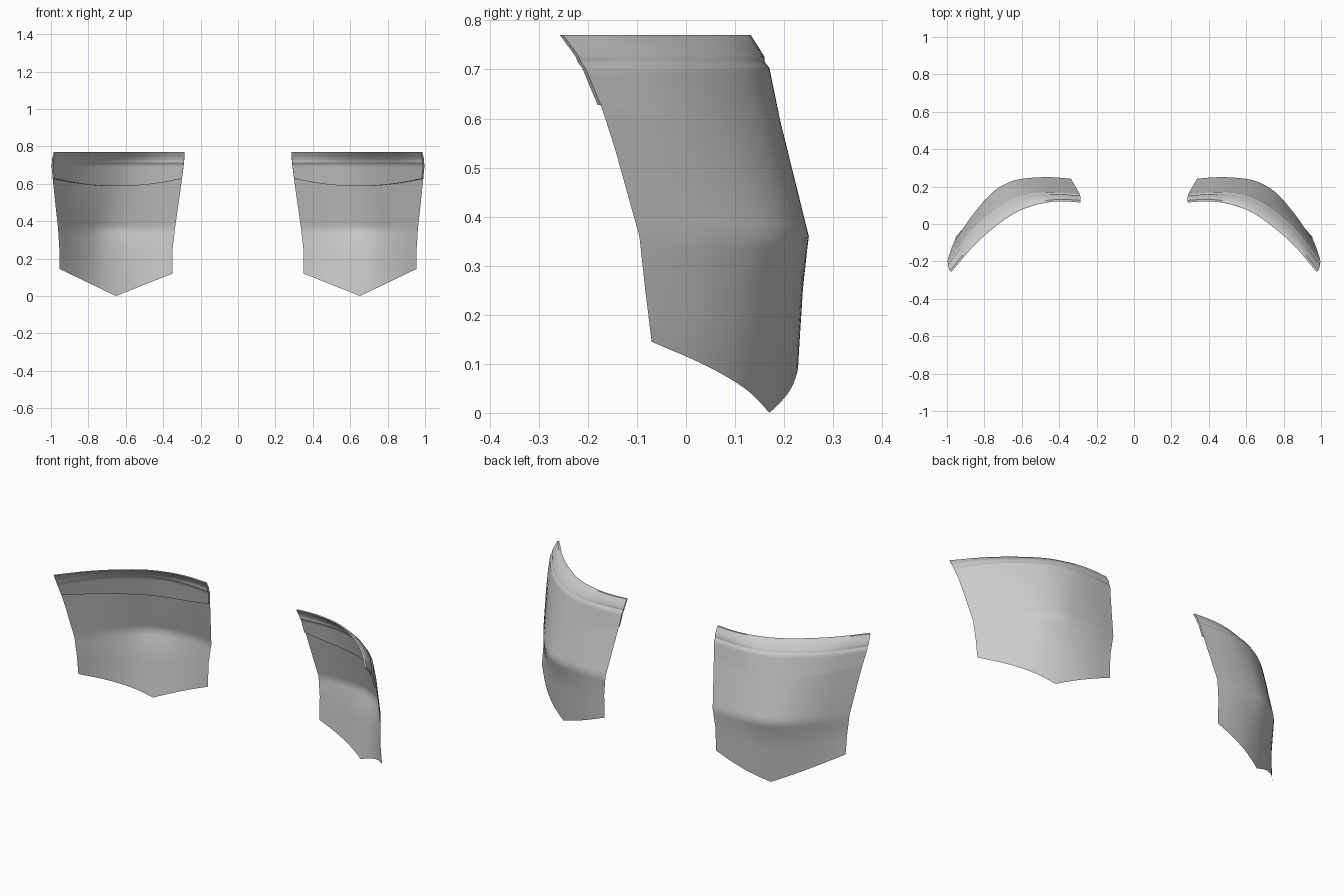
import bpy, bmesh, math
from mathutils import Vector

if "Cube" in bpy.data.objects:
    bpy.data.objects.remove(bpy.data.objects["Cube"])

NU = 24          # columns across the pocket
THICK = 0.011    # thickness of the folded hem

# Cross-sections from bottom to top: (height, inner x, outer x, y at seven even stations)
SECTIONS = [
    (None, .350, .955, (.230, .226, .208, .170, .122, .040, -.070)),
    (.25, .350, .955, (.235, .238, .228, .200, .145, .045, -.083)),
    (.36, .337, .962, (.242, .250, .247, .230, .172, .055, -.095)),
    (.60, .303, .988, (.183, .190, .188, .163, .095, -.010, -.162)),
    (.715, .288, .999, (.158, .167, .163, .130, .057, -.052, -.210)),
    (.77, .285, .985, (.126, .132, .115, .072, -.008, -.113, -.250)),
]


def smooth(vals, u):
    t = u * (len(vals) - 1)
    i = min(int(t), len(vals) - 2)
    f = t - i
    b, c = vals[i], vals[i + 1]
    a = vals[i - 1] if i > 0 else 2 * b - c
    d = vals[i + 2] if i + 2 < len(vals) else 2 * c - b
    return b + .5 * f * (c - a + f * (2*a - 5*b + 4*c - d + f * (3*(b - c) + d - a)))


def bottom(u):
    return (.12 if u < .5 else .145) * abs(2 * u - 1)


def fold(u):
    return .587 + .041 * (2 * u - 1) ** 2


def surface(u, z):
    zs = [bottom(u)] + [s[0] for s in SECTIONS[1:]]
    k = 0
    while k < len(zs) - 2 and z > zs[k + 1]:
        k += 1
    f = (z - zs[k]) / (zs[k + 1] - zs[k])
    pts = [Vector((s[1] + (s[2] - s[1]) * u, smooth(s[3], u), z)) for s in SECTIONS[k:k + 2]]
    return pts[0].lerp(pts[1], f)


def point(u, z, inward=0.0):
    e = .01
    tangent = surface(min(u + e, 1), z) - surface(max(u - e, 0), z)
    normal = Vector((-tangent.y, tangent.x, 0)).normalized()
    groove = .007 * max(0, 1 - abs(z - .715) / .012)   # pressed stitch line
    return surface(u, z) - normal * (inward + groove)


us = [j / NU for j in range(NU + 1)]
bm = bmesh.new()


def row(height, inward=0.0):
    return [bm.verts.new(point(u, height(u), inward)) for u in us]


def level(z):
    return lambda u: z


# Body panel, from pointed bottom edge up to the hem
body = [row(lambda u, f=f: bottom(u) + (.25 - bottom(u)) * f) for f in (0, .25, .5, .75, 1)]
body += [row(level(z)) for z in (.305, .335, .36, .385, .42, .48, .54)]

# Hem: outside layer upward, then folded over the top and down the inside
hem = [fold] + [level(z) for z in (.66, .69, .703, .709, .715, .721, .727, .75, .77)]
outer = [row(h) for h in hem]
inner = [row(h, THICK) for h in hem]
rows = body + outer + inner[::-1] + [outer[0]]
for a, b in zip(rows, rows[1:]):
    for j in range(NU):
        bm.faces.new((a[j + 1], a[j], b[j], b[j + 1]))

# Close the two ends of the hem
for k in range(len(hem) - 1):
    bm.faces.new((outer[k][0], inner[k][0], inner[k + 1][0], outer[k + 1][0]))
    bm.faces.new((inner[k][-1], outer[k][-1], outer[k + 1][-1], inner[k + 1][-1]))

mesh = bpy.data.meshes.new("back_pockets")
bm.to_mesh(mesh)
bm.free()
pocket = bpy.data.objects.new("back_pockets", mesh)
bpy.context.collection.objects.link(pocket)
bpy.context.view_layer.objects.active = pocket
pocket.select_set(True)
bpy.ops.object.shade_smooth_by_angle(angle=math.radians(50))

# Left pocket mirrors the right one
mirror = pocket.modifiers.new("mirror", 'MIRROR')
mirror.use_mirror_merge = False
